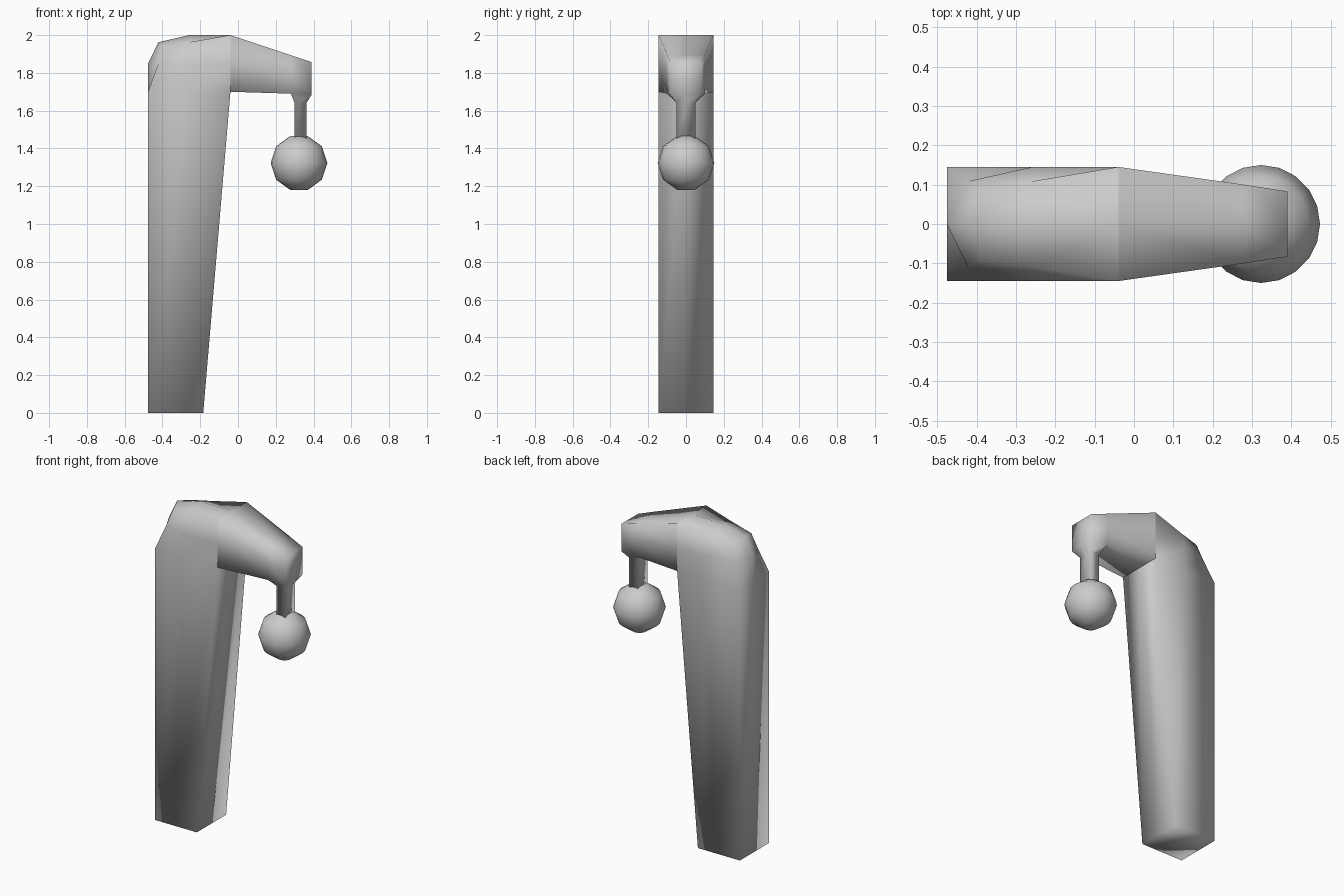
import bpy, bmesh, math
from mathutils import Vector

if "Cube" in bpy.data.objects:
    bpy.data.objects.remove(bpy.data.objects["Cube"])


def finish(bm, name):
    bmesh.ops.remove_doubles(bm, verts=bm.verts, dist=1e-5)
    bmesh.ops.delete(bm, geom=[v for v in bm.verts if not v.link_faces], context='VERTS')
    bmesh.ops.recalc_face_normals(bm, faces=bm.faces)
    for f in bm.faces:
        f.smooth = True
    me = bpy.data.meshes.new(name)
    bm.to_mesh(me)
    bm.free()
    ob = bpy.data.objects.new(name, me)
    bpy.context.collection.objects.link(ob)
    return ob


def bridge(bm, a, b):
    n = len(a)
    for i in range(n):
        bm.faces.new((a[i], a[(i + 1) % n], b[(i + 1) % n], b[i]))


# Perimeter of a 3 x 3 grid
LOOP = [(-1, -1), (0, -1), (1, -1), (1, 0), (1, 1), (0, 1), (-1, 1), (-1, 0)]


def cap(bm, ring, centre):
    """Close an 8-point ring with four quads around a centre."""
    c = bm.verts.new(centre)
    for i in (1, 3, 5, 7):
        bm.faces.new((ring[i], ring[(i + 1) % 8], ring[(i + 2) % 8], c))


# Tapered post with a rounded back/top corner
def head_point(i, j, k):
    d = Vector((i, j, k))
    if i < 1 and k > -1 and d.length > 0:
        d.normalize()
        d *= 1.0 if sum(map(abs, (i, j, k))) == 1 else 1.06
    return (-0.258 + 0.218 * d.x, 0.145 * d.y, 1.85 + 0.15 * d.z)


bm = bmesh.new()
base = [bm.verts.new((-0.33 + 0.146 * i, 0.145 * j, 0)) for i, j in LOOP]
rings = [base] + [[bm.verts.new(head_point(i, j, k)) for i, j in LOOP] for k in (-1, 0, 1)]
for a, b in zip(rings, rings[1:]):
    bridge(bm, a, b)
cap(bm, base, (-0.33, 0, 0))
cap(bm, rings[-1], head_point(0, 0, 1))
# leave the side that meets the arm open
bmesh.ops.delete(bm, geom=[f for f in bm.faces if all(v.co.x > -0.05 for v in f.verts)],
                 context='FACES')
finish(bm, "post")

# Tapered arm, with the neck growing from its underside
bm = bmesh.new()
sections = [(-0.04, 0.145, 1.70, 2.0), (0.28, 0.1, 1.69, 1.894), (0.39, 0.083, 1.685, 1.857)]
rings = []
for x, w, z0, z1 in sections:
    rings.append([bm.verts.new((x, w * j, (z0 + z1) / 2 + k * (z1 - z0) / 2)) for j, k in LOOP])
for a, b in zip(rings, rings[1:]):
    bridge(bm, a, b)
cap(bm, rings[-1], (0.39, 0, 1.771))
under = [f for f in bm.faces if all(v.co.z < 1.695 and v.co.x > 0.25 for v in f.verts)]
bmesh.ops.delete(bm, geom=under, context='FACES_ONLY')
upper = rings[1][0:3] + rings[2][2::-1]
neck = [upper]
for z in (1.64, 1.42):
    neck.append([bm.verts.new((0.30 if n < 3 else 0.362,
                               0.049 * (n - 1 if n < 3 else 4 - n), z)) for n in range(6)])
for a, b in zip(neck, neck[1:]):
    bridge(bm, a, b)
bm.faces.new(neck[-1])
finish(bm, "arm_and_neck")

# Hanging ball: 20 sides, flat caps
bm = bmesh.new()
R, N = 0.15, 20
rings = []
for lat in (-72, -36, 0, 36, 72):
    t = math.radians(lat)
    rings.append([bm.verts.new((0.323 + R * math.cos(t) * math.cos(2 * math.pi * s / N),
                                R * math.cos(t) * math.sin(2 * math.pi * s / N),
                                1.323 + R * math.sin(t))) for s in range(N)])
for a, b in zip(rings, rings[1:]):
    bridge(bm, a, b)
bm.faces.new(rings[0])
bm.faces.new(rings[-1])
finish(bm, "ball")
